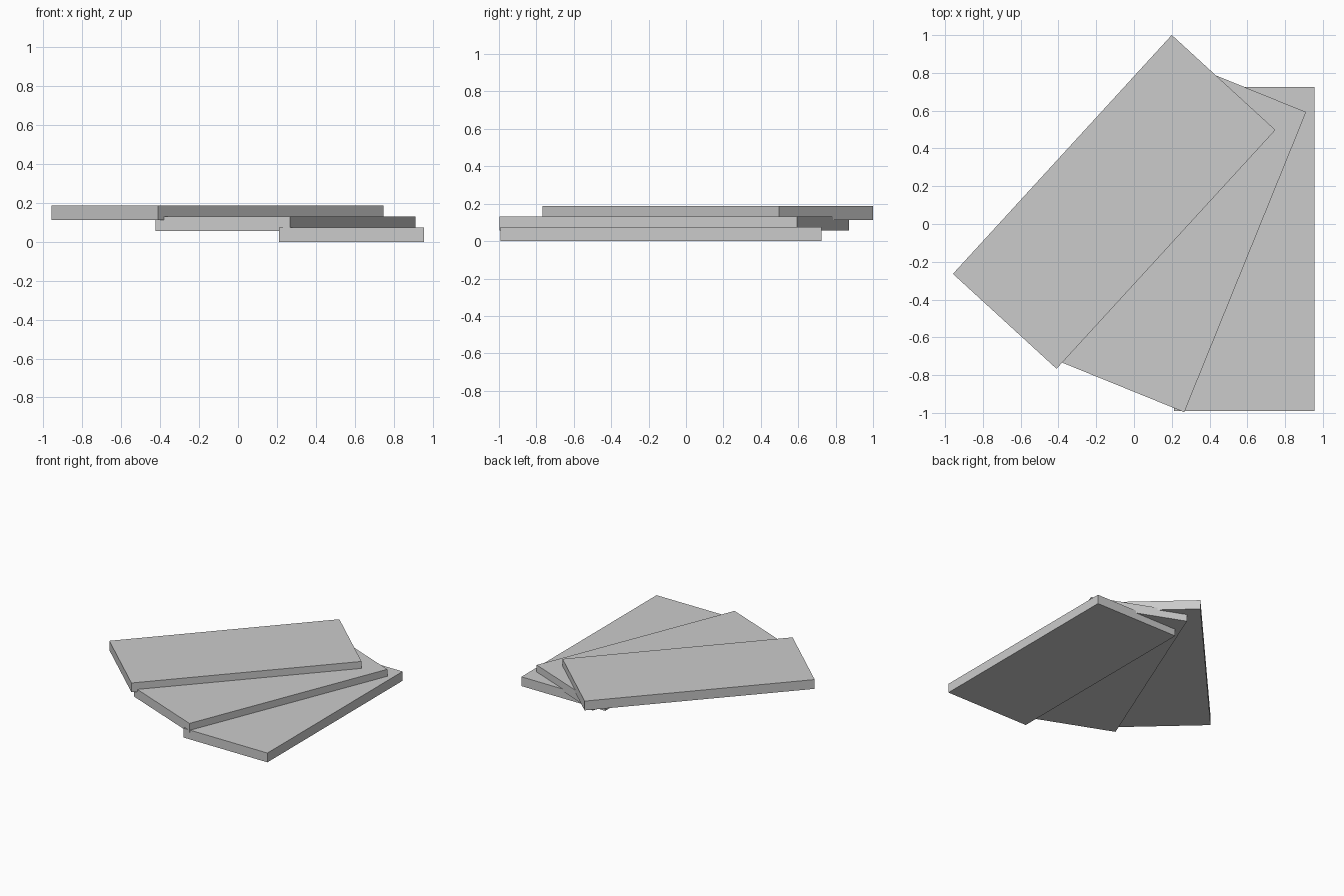
import bpy
import math

if "Cube" in bpy.data.objects:
    bpy.data.objects.remove(bpy.data.objects["Cube"], do_unlink=True)

WIDTH, LENGTH, THICK, STEP = 0.744, 1.715, 0.0745, 0.056

grey = bpy.data.materials.new("light grey")
grey.use_nodes = True
colour = (0.6, 0.6, 0.6, 1)
grey.diffuse_color = colour
grey.node_tree.nodes["Principled BSDF"].inputs["Base Color"].default_value = colour


def add_slab(name, level, x, y, turn):
    """One flat slab, lifted by its level and turned about the vertical."""
    bpy.ops.mesh.primitive_cube_add(size=1, location=(x, y, THICK / 2 + level * STEP))
    slab = bpy.context.object
    slab.name = name
    slab.scale = (WIDTH, LENGTH, THICK)
    slab.rotation_euler.z = math.radians(turn)
    slab.data.materials.append(grey)


# Fan of three overlapping slabs
add_slab("bottom_slab", 0, 0.583, -0.133, 0)
add_slab("middle_slab", 1, 0.244, -0.062, -22.1)
add_slab("top_slab", 2, -0.105, 0.117, -42.5)
